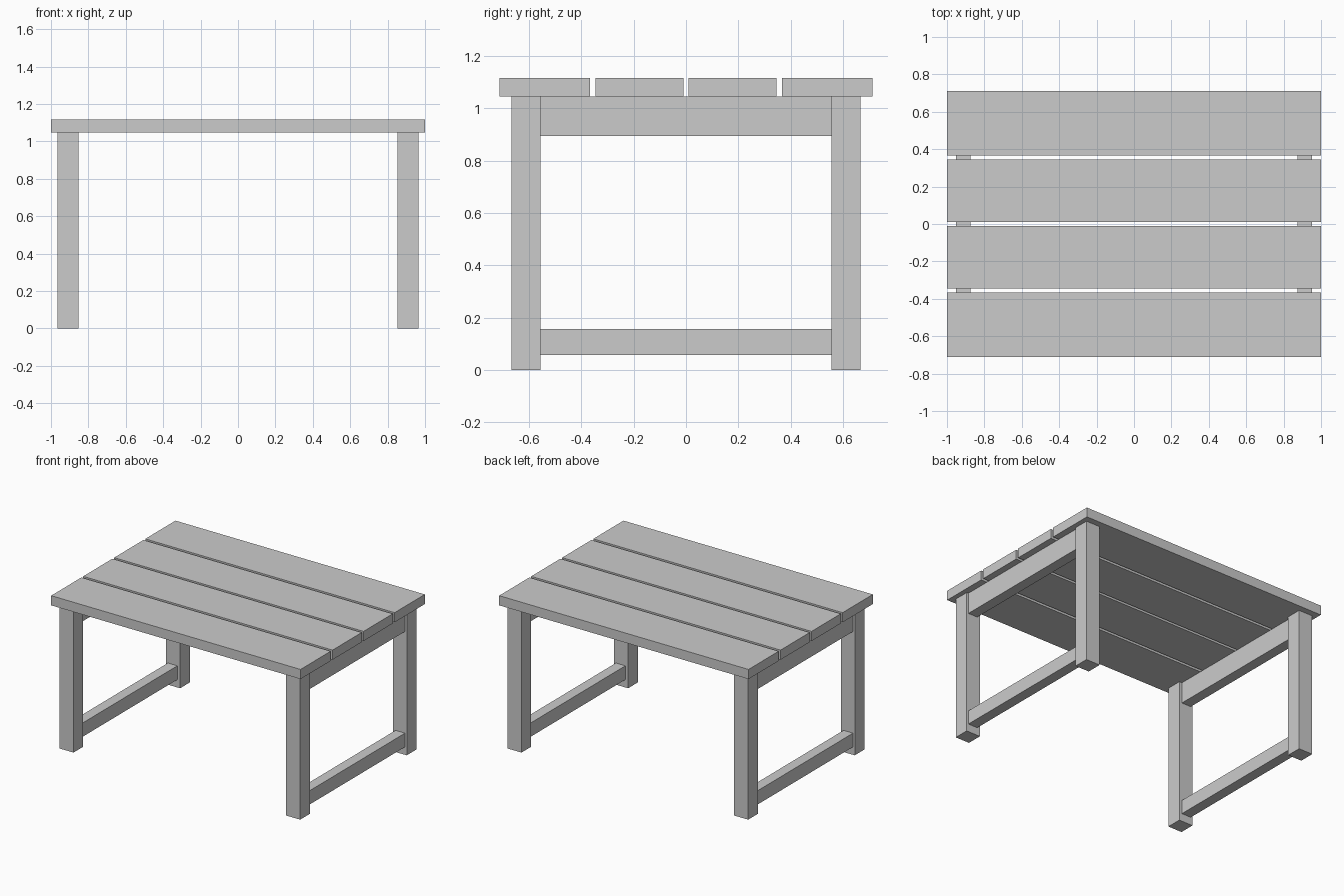
import bpy

if "Cube" in bpy.data.objects:
    bpy.data.objects.remove(bpy.data.objects["Cube"])


def box(name, x, y, z):
    """Box spanning the (min, max) range on each axis."""
    bpy.ops.mesh.primitive_cube_add(size=1, location=[(a + b) / 2 for a, b in (x, y, z)])
    ob = bpy.context.object
    ob.name = ob.data.name = name
    ob.scale = [b - a for a, b in (x, y, z)]
    bpy.ops.object.transform_apply(location=False, rotation=False, scale=True)
    return ob


def flip(span, sign):
    return tuple(sorted(v * sign for v in span))


TOP, UNDER = 1.116, 1.046   # plank top and underside
LEG_IN = 0.555              # inner face of the legs along y

# Four tabletop planks, mirrored front to back
for side, s in (("front", -1), ("back", 1)):
    box(f"{side}_outer_plank", (-1, 1), flip((0.366, 0.712), s), (UNDER, TOP))
    box(f"{side}_inner_plank", (-1, 1), flip((0.010, 0.345), s), (UNDER, TOP))

# Two end frames: legs, upper rail and low stretcher
for end, e in (("left", -1), ("right", 1)):
    for side, s in (("front", -1), ("back", 1)):
        box(f"{side}_{end}_leg", flip((0.853, 0.965), e), flip((LEG_IN, 0.666), s), (0, UNDER))
    rail_x = flip((0.875, 0.951), e)
    box(f"{end}_upper_rail", rail_x, (-LEG_IN, LEG_IN), (0.894, UNDER))
    box(f"{end}_stretcher", rail_x, (-LEG_IN, LEG_IN), (0.057, 0.157))
